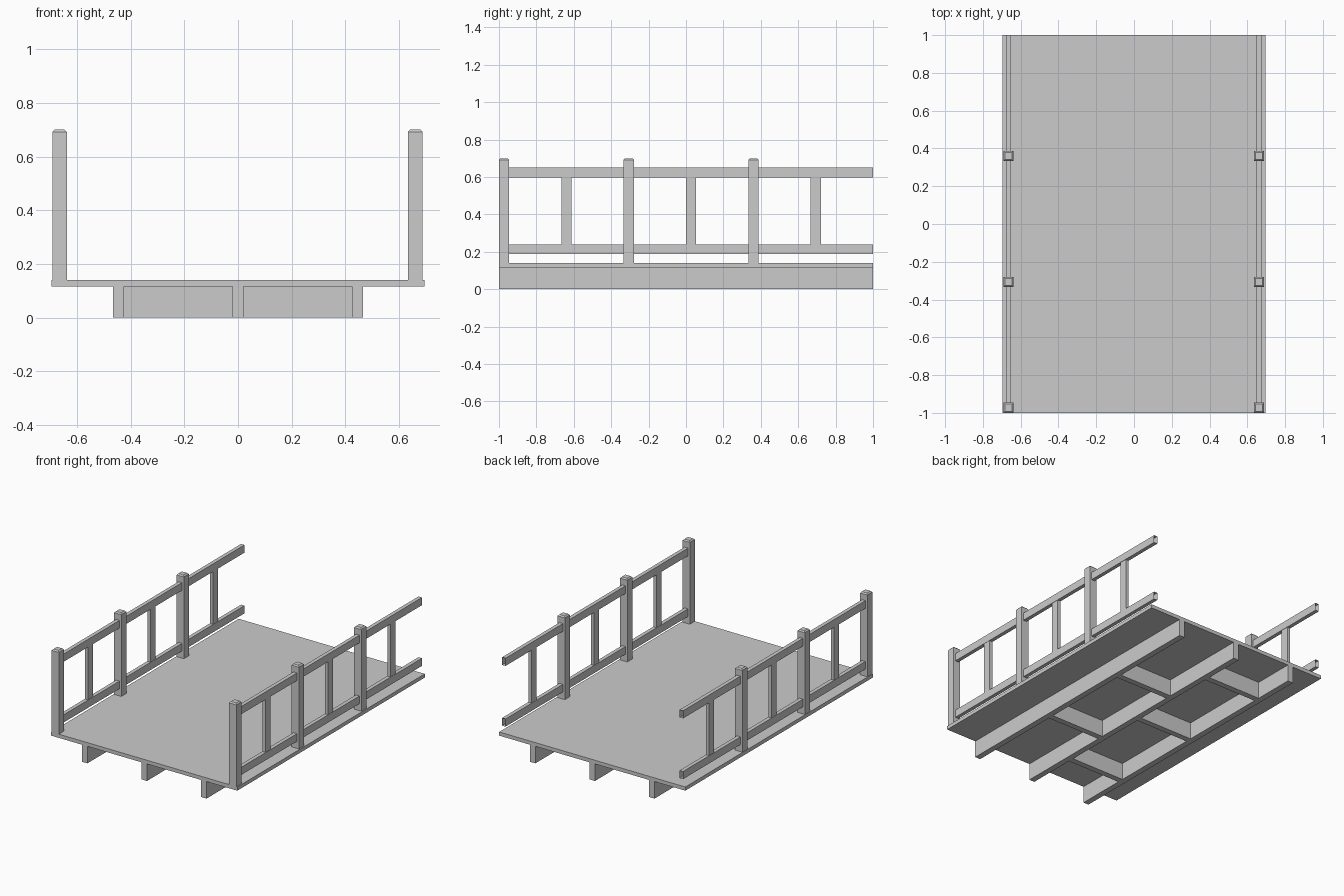
import bpy, bmesh

if "Cube" in bpy.data.objects:
    bpy.data.objects.remove(bpy.data.objects["Cube"])


def box(name, x, y, z, open_ends=False, chamfer=0.0):
    """Box from (min, max) ranges; optionally open along y or chamfered at the top."""
    bm = bmesh.new()
    bmesh.ops.create_cube(bm, size=1)
    for v in bm.verts:
        for i, (lo, hi) in enumerate((x, y, z)):
            v.co[i] = lo if v.co[i] < 0 else hi
    bm.normal_update()
    if open_ends:
        ends = [f for f in bm.faces if abs(f.normal.y) > 0.9]
        bmesh.ops.delete(bm, geom=ends, context='FACES_ONLY')
    if chamfer:
        top = [e for e in bm.edges if all(v.co.z == z[1] for v in e.verts)]
        top = [e for e in bm.edges if all(abs(v.co.z - z[1]) < 1e-5 for v in e.verts)]
        bmesh.ops.bevel(bm, geom=top, offset=chamfer, segments=1,
                        affect='EDGES', profile=0.5)
    mesh = bpy.data.meshes.new(name)
    bm.to_mesh(mesh)
    bm.free()
    ob = bpy.data.objects.new(name, mesh)
    bpy.context.collection.objects.link(ob)
    return ob


def around(c, width):
    return (c - width / 2, c + width / 2)


POST = 0.054
BAY = 2 / 3
post_y = [-0.973 + BAY * i for i in range(3)]
mid_y = [y + BAY / 2 for y in post_y]

# Deck
box("deck", (-0.695, 0.695), (-1, 1), (0.115, 0.14))

# Lengthwise beams under the deck
for x in (-0.445, 0, 0.445):
    box("beam", around(x, 0.04), (-1, 1), (0, 0.115))

# Staggered cross braces between the beams
for y in post_y[1:]:
    box("cross_brace", (0.02, 0.425), around(y, 0.04), (0, 0.115))
for y in mid_y:
    box("cross_brace", (-0.425, -0.02), around(y, 0.04), (0, 0.115))

# Railings on both sides
for x in (-0.665, 0.661):
    for i, y in enumerate(post_y):
        box("railing_post", around(x, POST), around(y, POST), (0.14, 0.70), chamfer=0.008)
        # Rails run from this post to the next, or to the open deck end
        span = (y + POST / 2, post_y[i + 1] - POST / 2 if i < 2 else 1.0)
        box("top_rail", around(x, 0.026), span, (0.598, 0.65), open_ends=True)
        box("bottom_rail", around(x, 0.026), span, (0.188, 0.24), open_ends=True)
        box("baluster", around(x, 0.022), around(mid_y[i], POST), (0.24, 0.598))
